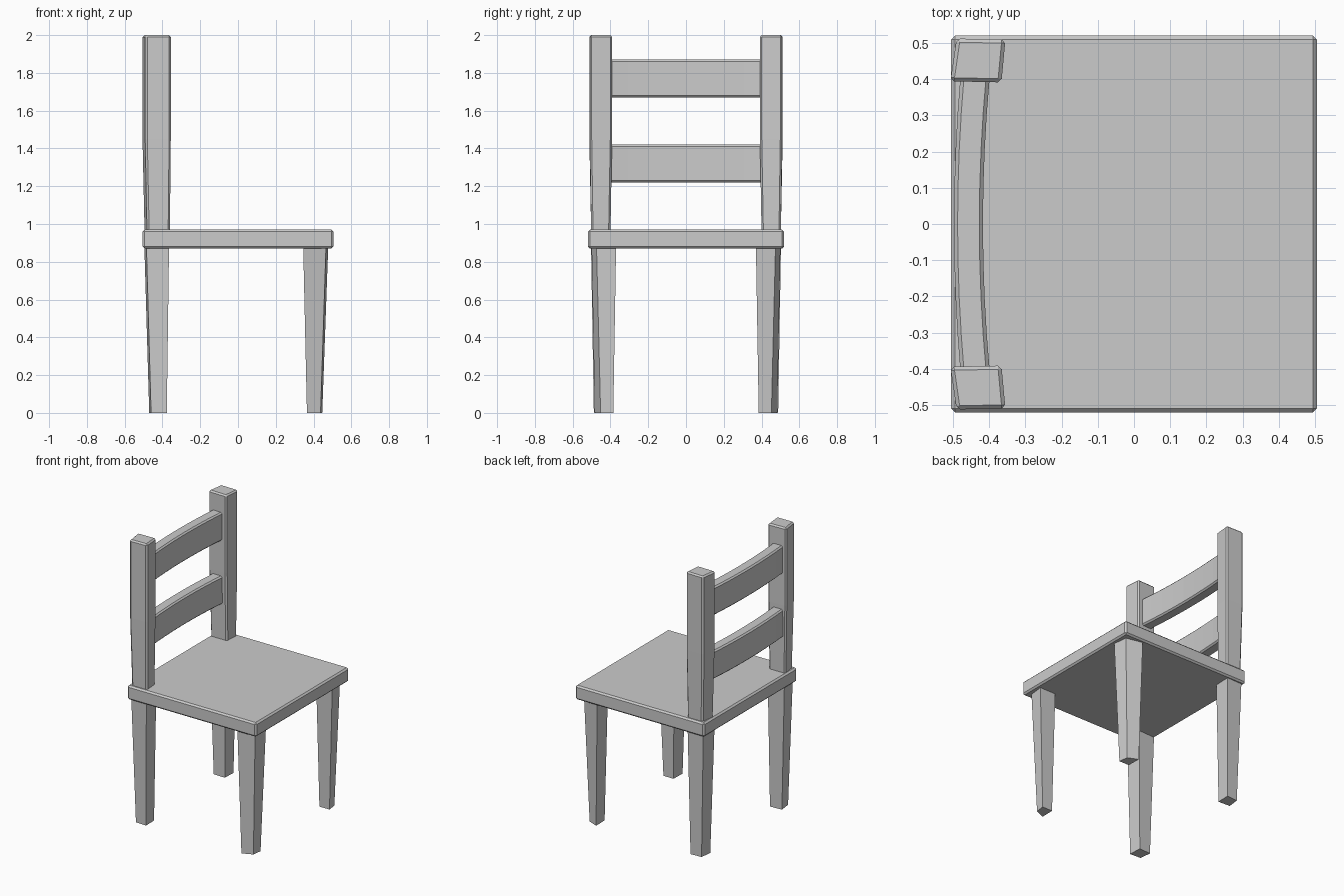
import bpy, bmesh

if "Cube" in bpy.data.objects:
    bpy.data.objects.remove(bpy.data.objects["Cube"])


def loft(name, rings, bevel=0.0):
    """Solid through stacked rings of points, with optional chamfered edges."""
    bm = bmesh.new()
    loops = [[bm.verts.new(p) for p in ring] for ring in rings]
    n = len(rings[0])
    for a, b in zip(loops, loops[1:]):
        for i in range(n):
            j = (i + 1) % n
            bm.faces.new((a[i], a[j], b[j], b[i]))
    bm.faces.new(loops[0][::-1])
    bm.faces.new(loops[-1])
    bmesh.ops.recalc_face_normals(bm, faces=bm.faces)
    mesh = bpy.data.meshes.new(name)
    bm.to_mesh(mesh)
    bm.free()
    obj = bpy.data.objects.new(name, mesh)
    bpy.context.collection.objects.link(obj)
    if bevel:
        mod = obj.modifiers.new("chamfer", 'BEVEL')
        mod.width = bevel
        mod.segments = 1
        mod.limit_method = 'ANGLE'
        mod.angle_limit = 0.6
    return obj


def ring(points, z, side=1):
    return [(x, y * side, z) for x, y in points]


# seat
seat = [(-0.505, -0.52), (0.505, -0.52), (0.505, 0.52), (-0.505, 0.52)]
loft("seat", [ring(seat, 0.87), ring(seat, 0.97)], 0.011)

# cross-sections on the +y side, mirrored for the other side
front_top = [(0.345, 0.50), (0.466, 0.474), (0.478, 0.37), (0.352, 0.37)]
front_foot = [(0.365, 0.483), (0.437, 0.452), (0.446, 0.385), (0.367, 0.385)]
back_top = [(-0.485, 0.50), (-0.365, 0.503), (-0.37, 0.385), (-0.496, 0.39)]
back_foot = [(-0.46, 0.483), (-0.377, 0.488), (-0.38, 0.395), (-0.47, 0.40)]
post_low = [(-0.48, 0.502), (-0.36, 0.502), (-0.367, 0.40), (-0.496, 0.40)]
post_high = [(-0.49, 0.512), (-0.355, 0.509), (-0.366, 0.391), (-0.507, 0.394)]

for side, label in ((1, "left"), (-1, "right")):
    # legs
    for part, foot, top in (("front_leg", front_foot, front_top),
                            ("back_leg", back_foot, back_top)):
        loft(f"{part}_{label}", [ring(foot, 0, side), ring(top, 0.89, side)])
    # back post
    loft(f"back_post_{label}",
         [ring(post_low, 0.95, side), ring(post_high, 1.45, side),
          ring(post_high, 2.0, side)], 0.01)

# curved back slats
SEGMENTS = 8
for label, z0, z1 in (("lower", 1.22, 1.42), ("upper", 1.67, 1.87)):
    rings = []
    for i in range(SEGMENTS + 1):
        t = 2 * i / SEGMENTS - 1
        back, front = -0.497 + 0.018 * t * t, -0.417 + 0.019 * t * t
        rings.append([(x, 0.41 * t, z) for x, z in
                      ((back, z0), (front, z0), (front, z1), (back, z1))])
    loft(f"back_slat_{label}", rings, 0.01)
